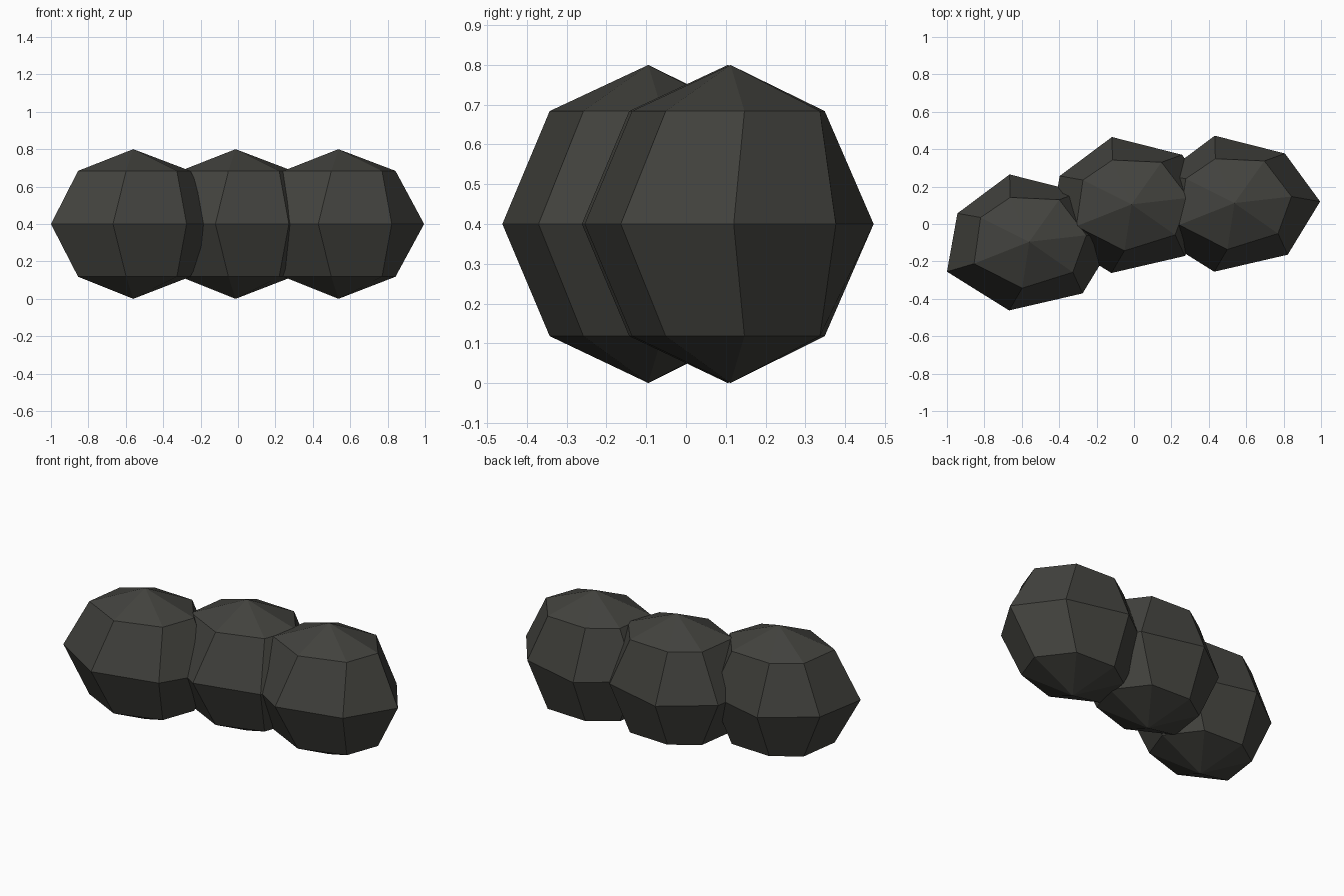
import bpy, bmesh

if "Cube" in bpy.data.objects:
    bpy.data.objects.remove(bpy.data.objects["Cube"])

# One flat dark stone colour
stone = bpy.data.materials.new("dark_stone")
stone.diffuse_color = (0.055, 0.055, 0.048, 1)
stone.use_nodes = True
stone.node_tree.nodes["Principled BSDF"].inputs["Base Color"].default_value = stone.diffuse_color

# Seven-sided boulder cross-sections: widest ring, and the slightly twisted narrow ring
EQUATOR = [(.458, .008), (.270, .265), (-.105, .360), (-.384, .152),
           (-.440, -.160), (-.108, -.367), (.285, -.276)]
SHOULDER = [(.305, .035), (.160, .225), (-.102, .237), (-.260, .130),
            (-.295, -.117), (-.038, -.248), (.233, -.163)]


def boulder(name, x, y):
    bm = bmesh.new()
    rings = [[bm.verts.new((px, py, z)) for px, py in pts]
             for pts, z in ((SHOULDER, .118), (EQUATOR, .4), (SHOULDER, .684))]
    bottom, top = bm.verts.new((0, 0, 0)), bm.verts.new((0, 0, .8))
    for i in range(7):
        j = (i + 1) % 7
        bm.faces.new((bottom, rings[0][j], rings[0][i]))
        for lo, hi in zip(rings, rings[1:]):
            bm.faces.new((lo[i], lo[j], hi[j], hi[i]))
        bm.faces.new((top, rings[2][i], rings[2][j]))
    bmesh.ops.recalc_face_normals(bm, faces=bm.faces)
    mesh = bpy.data.meshes.new(name)
    bm.to_mesh(mesh)
    bm.free()
    mesh.materials.append(stone)
    obj = bpy.data.objects.new(name, mesh)
    obj.location = (x, y, 0)
    bpy.context.collection.objects.link(obj)


# Row of three overlapping boulders
boulder("left_boulder", -.56, -.095)
boulder("middle_boulder", -.013, .105)
boulder("right_boulder", .537, .112)
